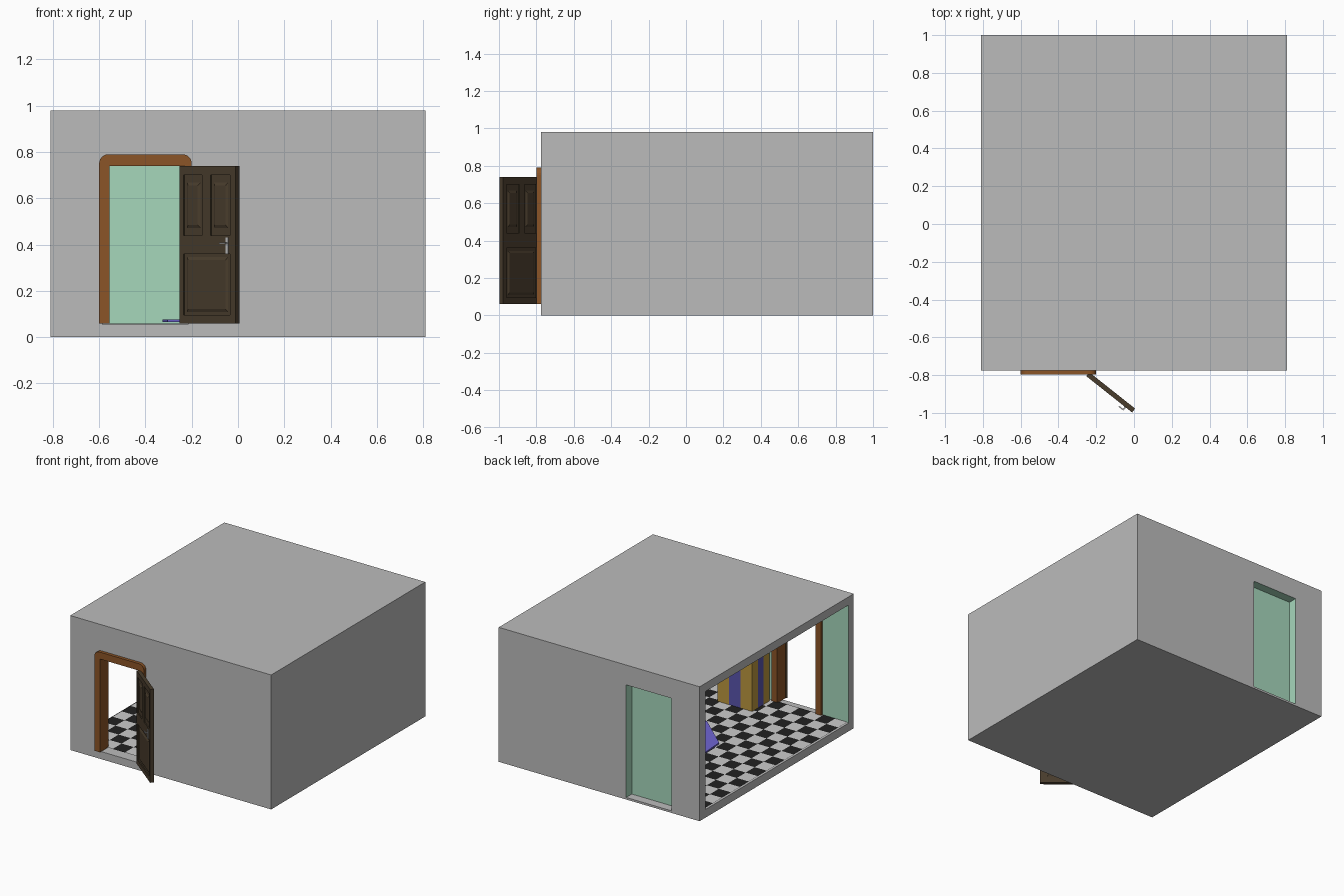
import bpy, bmesh, math
from mathutils import Matrix, Vector

if "Cube" in bpy.data.objects:
    bpy.data.objects.remove(bpy.data.objects["Cube"])


def material(name, rgb):
    m = bpy.data.materials.new(name)
    m.diffuse_color = (*rgb, 1)
    m.use_nodes = True
    m.node_tree.nodes["Principled BSDF"].inputs["Base Color"].default_value = m.diffuse_color
    return m


MINT = material("mint", (0.38, 0.68, 0.50))
WOOD = material("frame wood", (0.26, 0.09, 0.02))
DARK = material("door wood", (0.065, 0.045, 0.025))
BLACK = material("black", (0.015, 0.015, 0.015))
WHITE = material("pale grey", (0.6, 0.6, 0.6))
PURPLE = material("purple", (0.16, 0.13, 0.65))
GOLD = material("gold", (0.50, 0.31, 0.05))
BLUE = material("blue", (0.10, 0.09, 0.42))
RED = material("table wood", (0.14, 0.035, 0.02))
STEEL = material("steel", (0.5, 0.5, 0.5))


def finish(name, bm, mats=(), matrix=None):
    bmesh.ops.recalc_face_normals(bm, faces=bm.faces[:])
    me = bpy.data.meshes.new(name)
    bm.to_mesh(me)
    bm.free()
    for m in mats:
        me.materials.append(m)
    ob = bpy.data.objects.new(name, me)
    bpy.context.collection.objects.link(ob)
    if matrix is not None:
        ob.matrix_world = matrix
    return ob


def add_box(bm, x, y, z):
    size = Vector((x[1] - x[0], y[1] - y[0], z[1] - z[0]))
    mid = Vector((sum(x) / 2, sum(y) / 2, sum(z) / 2))
    mat = Matrix.Translation(mid) @ Matrix.Diagonal((*size, 1))
    return bmesh.ops.create_cube(bm, size=1, matrix=mat)["verts"]


def boxes(name, items, mats=(), matrix=None):
    bm = bmesh.new()
    for it in items:
        add_box(bm, *it)
    return finish(name, bm, mats, matrix)


def lathe(name, profile, n, loc, mat, turn=0.0):
    bm = bmesh.new()
    rings = [[bm.verts.new((loc[0] + r * math.cos(turn + math.tau * i / n),
                            loc[1] + r * math.sin(turn + math.tau * i / n),
                            loc[2] + z)) for i in range(n)] for r, z in profile]
    for a, b in zip(rings, rings[1:]):
        for i in range(n):
            j = (i + 1) % n
            bm.faces.new((a[i], a[j], b[j], b[i]))
    bm.faces.new(rings[0])
    bm.faces.new(rings[-1])
    return finish(name, bm, [mat])


# Room shell: open left side, doorways front and back
shell = boxes("room_shell", [((-0.81, 0.81), (-0.775, 1.0), (0.0, 0.98))])
cuts = {
    "interior_cutter": ((-0.95, 0.75), (-0.715, 0.935), (0.06, 0.92)),
    "front_door_cutter": ((-0.585, -0.215), (-0.9, -0.6), (0.055, 0.77)),
    "back_door_cutter": ((-0.585, -0.218), (0.935, 1.1), (0.015, 0.835)),
}
for name, dims in cuts.items():
    cutter = boxes(name, [dims])
    cutter.hide_render = True
    mod = shell.modifiers.new(name, "BOOLEAN")
    mod.operation, mod.solver, mod.object = "DIFFERENCE", "EXACT", cutter
    bpy.context.view_layer.objects.active = shell
    bpy.ops.object.modifier_apply(modifier=name)
    bpy.data.objects.remove(cutter)

# Mint paint on inner walls and on the back doorway reveal
shell.data.materials.append(material("plaster", (0.5, 0.5, 0.5)))
shell.data.materials.append(MINT)
for p in shell.data.polygons:
    c, n = p.center, p.normal
    inner_wall = abs(n.z) < 0.1 and abs(c.x) < 0.8 and -0.77 < c.y < 0.99 and c.z > 0.1
    header = c.y > 0.9 and n.z < -0.5 and c.z > 0.7
    p.material_index = 1 if inner_wall or header else 0

# Checkered floor
bm = bmesh.new()
nx, ny = 16, 16
x0, x1, y0, y1 = -0.80, 0.75, -0.715, 0.935
bmesh.ops.create_grid(bm, x_segments=nx, y_segments=ny, size=0.5,
                      matrix=Matrix.Translation(((x0 + x1) / 2, (y0 + y1) / 2, 0.065))
                      @ Matrix.Diagonal((x1 - x0, y1 - y0, 1, 1)))
for f in bm.faces:
    c = f.calc_center_median()
    i = int((c.x - x0) / (x1 - x0) * nx)
    j = int((c.y - y0) / (y1 - y0) * ny)
    f.material_index = (i + j) % 2
finish("checkered_floor", bm, [WHITE, BLACK])

# Front door frame: arch profile with rounded top corners
bm = bmesh.new()
outer = [(-0.60, 0.06)]
for cx, start in ((-0.56, 180), (-0.24, 90)):
    outer += [(cx + 0.04 * math.cos(math.radians(start - a)),
               0.75 + 0.04 * math.sin(math.radians(start - a))) for a in range(0, 91, 15)]
outer += [(-0.20, 0.06)]
inner = [(-0.245, 0.06), (-0.245, 0.74), (-0.555, 0.74), (-0.555, 0.06)]
face = bm.faces.new([bm.verts.new((x, -0.798, z)) for x, z in outer + inner])
ext = bmesh.ops.extrude_face_region(bm, geom=[face])
bmesh.ops.translate(bm, vec=(0, 0.098, 0),
                    verts=[v for v in ext["geom"] if isinstance(v, bmesh.types.BMVert)])
finish("door_frame", bm, [WOOD])

# Door leaf, modelled closed and swung about its hinge
swing = Matrix.Translation((-0.245, -0.795, 0)) @ Matrix.Rotation(math.radians(-38.4), 4, "Z")
T = (-0.013, 0.013)
W, Z0, Z1 = 0.31, 0.06, 0.74
boxes("door_stiles_and_rails", [
    ((0, 0.022), T, (Z0, Z1)), ((W - 0.03, W), T, (Z0, Z1)),
    ((0.022, W - 0.03), T, (Z0, 0.095)), ((0.022, W - 0.03), T, (0.36, 0.44)),
    ((0.022, W - 0.03), T, (0.70, Z1)), ((0.125, 0.17), T, (0.44, 0.70)),
], [DARK], swing)
bm = bmesh.new()
add_box(bm, (0.01, W - 0.01), (-0.006, 0.006), (0.07, 0.73))
for u0, u1, z0, z1 in ((0.035, 0.112, 0.47, 0.67), (0.182, 0.265, 0.47, 0.67),
                       (0.035, 0.265, 0.107, 0.348)):
    um, zm = (u0 + u1) / 2, (z0 + z1) / 2
    for side in (-1, 1):
        verts = add_box(bm, (u0, u1), sorted((side * 0.005, side * 0.012)), (z0, z1))
        for v in verts:
            if abs(v.co.y) > 0.01:
                v.co.x -= math.copysign(0.012, v.co.x - um)
                v.co.z -= math.copysign(0.015, v.co.z - zm)
finish("door_panels", bm, [DARK], swing)
boxes("door_handle", [
    ((0.257, 0.271), (-0.017, -0.012), (0.36, 0.43)),
    ((0.261, 0.267), (-0.032, -0.016), (0.402, 0.41)),
    ((0.235, 0.267), (-0.034, -0.028), (0.402, 0.41)),
], [STEEL], swing)

# Octagonal rug
lathe("rug", [(0.45, 0), (0.45, 0.01)], 8, (0.10, 0.25, 0.066), PURPLE, math.radians(26))

# Round black stool
stool = lathe("round_stool", [(0.085, 0), (0.105, 0.03), (0.115, 0.08), (0.12, 0.10),
                              (0.12, 0.125), (0.105, 0.14), (0.03, 0.143)],
              24, (-0.03, 0.69, 0.076), BLACK)
bpy.ops.object.select_all(action="DESELECT")
stool.select_set(True)
bpy.context.view_layer.objects.active = stool
bpy.ops.object.shade_smooth_by_angle(angle=math.radians(40))

# Low table
tx, ty = (0.31, 0.67), (-0.44, -0.05)
boxes("table_top", [(tx, ty, (0.175, 0.20))], [RED])
boxes("table_legs", [((x - 0.015, x + 0.015), (y - 0.015, y + 0.015), (0.065, 0.176))
                     for x in (tx[0] + 0.03, tx[1] - 0.03)
                     for y in (ty[0] + 0.03, ty[1] - 0.03)], [RED])

# Striped cabinet beside the front door
bm = bmesh.new()
stripe = 0.093
for i in range(3):
    verts = add_box(bm, (-0.19 + i * stripe, -0.19 + (i + 1) * stripe), (-0.69, -0.49), (0.065, 0.74))
    for f in {f for v in verts for f in v.link_faces}:
        f.material_index = i % 2
add_box(bm, (-0.191, -0.185), (-0.62, -0.555), (0.066, 0.739))
bm.faces.ensure_lookup_table()
for f in bm.faces[-6:]:
    f.material_index = 1
finish("striped_cabinet", bm, [GOLD, BLUE])
